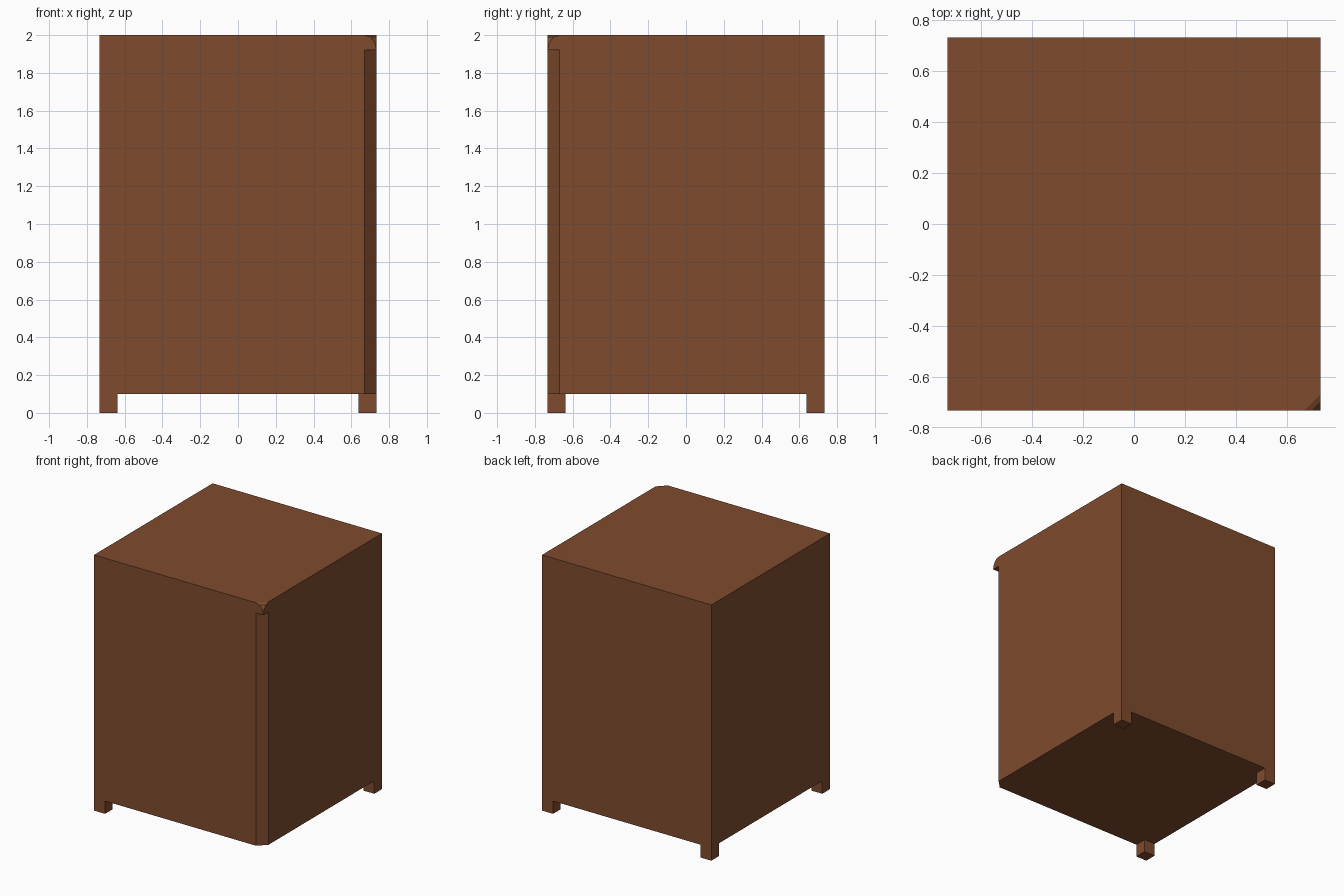
import bpy, bmesh, math

if "Cube" in bpy.data.objects:
    bpy.data.objects.remove(bpy.data.objects["Cube"])

H = 0.7325      # half width of the cabinet
CUT = 0.063     # size of the clipped front-right corner
FOOT = 0.095    # foot width
Z0, Z1, Z2 = 0.10, 1.92, 2.0

brown = bpy.data.materials.new("wood_brown")
brown.diffuse_color = (0.212, 0.070, 0.027, 1)
brown.use_nodes = True
brown.node_tree.nodes["Principled BSDF"].inputs["Base Color"].default_value = brown.diffuse_color


def finish(name, bm):
    bmesh.ops.remove_doubles(bm, verts=bm.verts, dist=1e-5)
    bmesh.ops.dissolve_limit(bm, angle_limit=0.01, verts=bm.verts, edges=bm.edges)
    bmesh.ops.recalc_face_normals(bm, faces=bm.faces)
    me = bpy.data.meshes.new(name)
    bm.to_mesh(me)
    bm.free()
    me.materials.append(brown)
    ob = bpy.data.objects.new(name, me)
    bpy.context.collection.objects.link(ob)
    return ob


def clipped_stack(name, levels):
    """Loft square sections whose front-right corner is clipped by d at height z."""
    bm = bmesh.new()
    rings = []
    for d, z in levels:
        pts = [(-H, -H), (H - d, -H), (H, d - H), (H, H), (-H, H)]
        rings.append([bm.verts.new((x, y, z)) for x, y in pts])
    for a, b in zip(rings, rings[1:]):
        for i in range(5):
            j = (i + 1) % 5
            bm.faces.new((a[i], a[j], b[j], b[i]))
    bm.faces.new(rings[0][::-1])
    bm.faces.new(rings[-1])
    return finish(name, bm)


# main body with the bevelled vertical edge
clipped_stack("cabinet_body", [(CUT, Z0), (CUT, Z1)])

# top slab, its corner overhanging the bevel and rounding off upwards
arc = [math.radians(a) for a in (0, 30, 60, 90)]
clipped_stack("top_slab", [(CUT * (1 - math.cos(a)), Z1 + (Z2 - Z1) * math.sin(a)) for a in arc])

# three square feet (none under the bevelled corner)
for name, sx, sy in (("foot_front_left", -1, -1), ("foot_back_left", -1, 1), ("foot_back_right", 1, 1)):
    bm = bmesh.new()
    bmesh.ops.create_cube(bm, size=1)
    bmesh.ops.scale(bm, vec=(FOOT, FOOT, Z0), verts=bm.verts)
    c = H - FOOT / 2
    bmesh.ops.translate(bm, vec=(sx * c, sy * c, Z0 / 2), verts=bm.verts)
    finish(name, bm)
